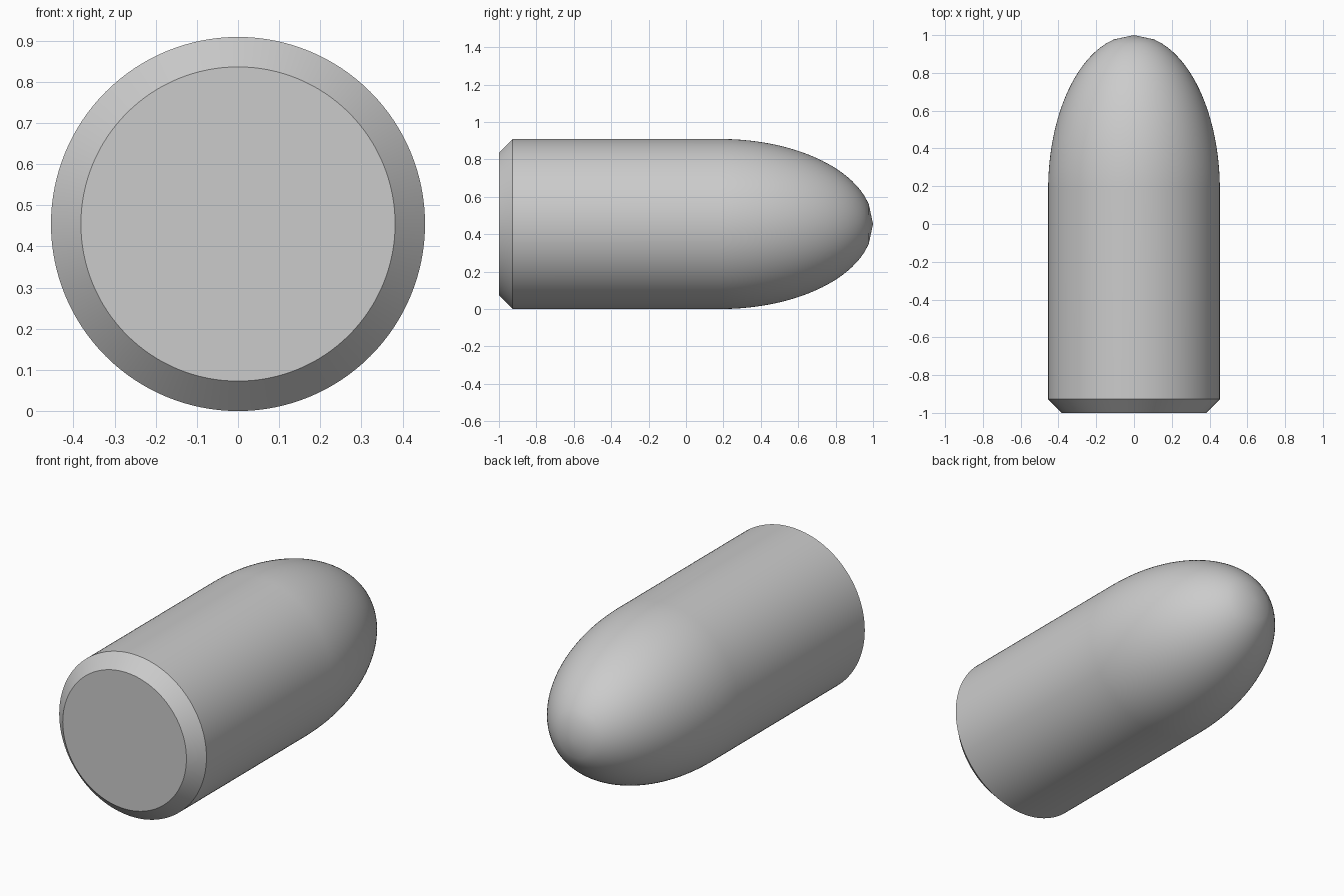
import bpy, bmesh, math
from mathutils import Vector, Matrix

if "Cube" in bpy.data.objects:
    bpy.data.objects.remove(bpy.data.objects["Cube"])

R = 0.4545        # body radius
CHAMFER = 0.0727  # bevel at the flat end
NOSE = 0.818      # length of the elliptical nose
STEPS = 36        # nose rings, evenly spaced along the axis
SIDES = 128

# Half profile (radius, y): flat base, chamfer, straight body, elliptical nose
profile = [(0, -1), (R - CHAMFER, -1), (R, -1 + CHAMFER)]
for i in range(STEPS + 1):
    t = i / STEPS
    profile.append((R * math.sqrt(1 - t * t), 1 - NOSE + NOSE * t))

# Revolve the profile around the y axis
bm = bmesh.new()
verts = [bm.verts.new((r, y, 0)) for r, y in profile]
edges = [bm.edges.new(pair) for pair in zip(verts, verts[1:])]
bmesh.ops.spin(bm, geom=verts + edges, cent=(0, 0, 0), axis=(0, 1, 0),
               angle=math.tau, steps=SIDES, use_duplicate=False)
bmesh.ops.remove_doubles(bm, verts=bm.verts, dist=1e-5)
bmesh.ops.recalc_face_normals(bm, faces=bm.faces)
bmesh.ops.translate(bm, verts=bm.verts, vec=(0, 0, R))

mesh = bpy.data.meshes.new("round_nosed_pin")
bm.to_mesh(mesh)
bm.free()
pin = bpy.data.objects.new("round_nosed_pin", mesh)
bpy.context.collection.objects.link(pin)

# Smooth sides with crisp chamfer edges
bpy.context.view_layer.objects.active = pin
pin.select_set(True)
bpy.ops.object.shade_smooth_by_angle(angle=math.radians(30))
